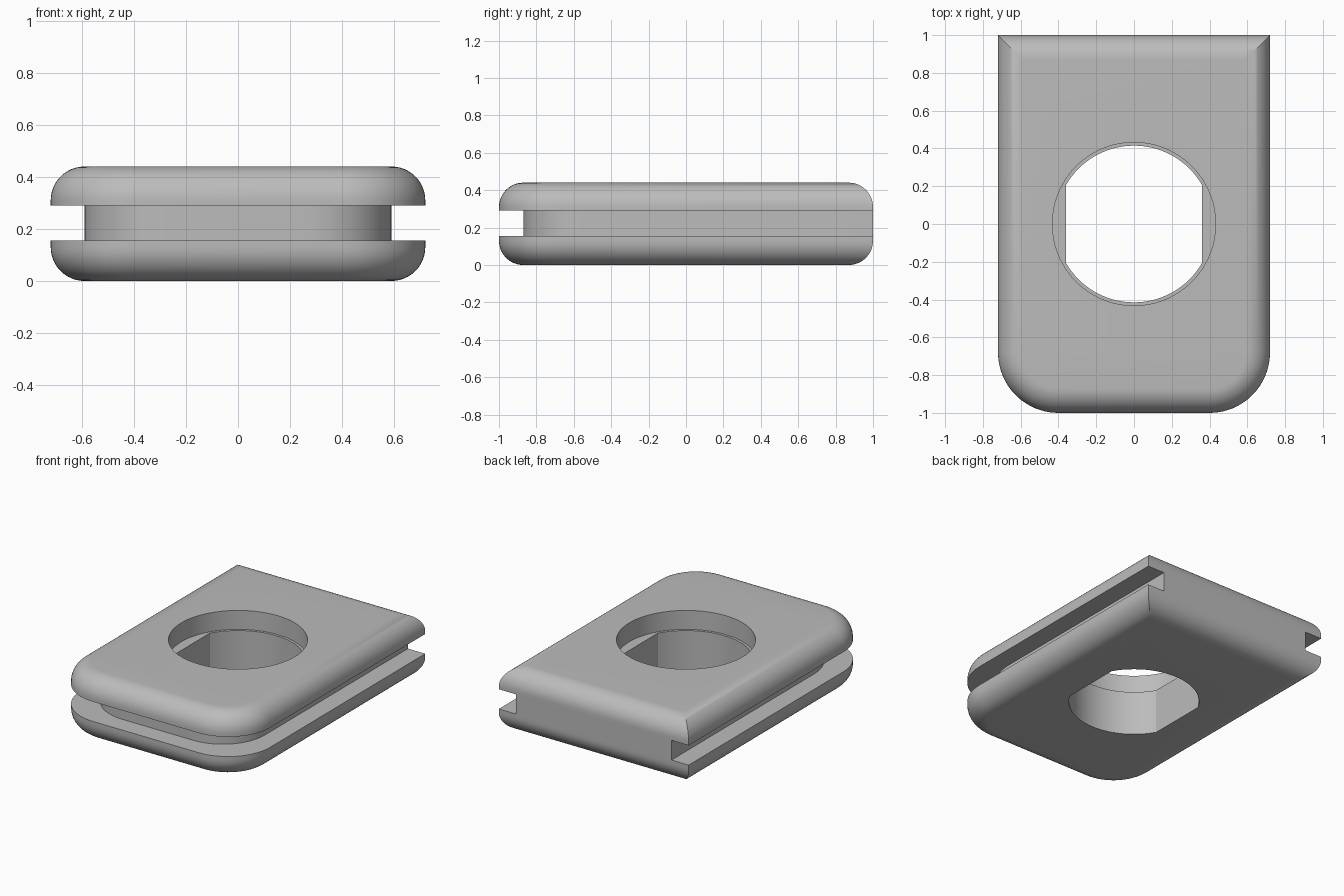
import bpy, bmesh
from math import sin, cos, pi, radians

cube = bpy.data.objects.get("Cube")
if cube:
    bpy.data.objects.remove(cube, do_unlink=True)

HALF_X, HALF_Y, HEIGHT = 0.72, 1.0, 0.44
FILLET, CORNER = 0.13, 0.32
GROOVE_LOW, GROOVE_HIGH, GROOVE_DEPTH = 0.155, 0.29, 0.13
CORE_X = HALF_X - GROOVE_DEPTH
STEPS = 16

grey = bpy.data.materials.new("plain grey")
grey.use_nodes = True
grey.diffuse_color = (0.5, 0.5, 0.5, 1)
grey.node_tree.nodes["Principled BSDF"].inputs["Base Color"].default_value = (0.5, 0.5, 0.5, 1)


def loft(name, rings):
    """Join equal-length rings of points into a closed solid."""
    bm = bmesh.new()
    loops = [[bm.verts.new(p) for p in ring] for ring in rings]
    n = len(loops[0])
    for low, high in zip(loops, loops[1:]):
        for i in range(n):
            j = (i + 1) % n
            bm.faces.new((low[i], low[j], high[j], high[i]))
    bm.faces.new(loops[0][::-1])
    bm.faces.new(loops[-1])
    bmesh.ops.remove_doubles(bm, verts=bm.verts, dist=0.0001)
    bmesh.ops.recalc_face_normals(bm, faces=bm.faces)
    mesh = bpy.data.meshes.new(name)
    bm.to_mesh(mesh)
    bm.free()
    mesh.materials.append(grey)
    obj = bpy.data.objects.new(name, mesh)
    bpy.context.collection.objects.link(obj)
    return obj


def outline(z, inset, back_inset, radius):
    """Square back corners, rounded front corners."""
    x, front, back = HALF_X - inset, inset - HALF_Y, HALF_Y - back_inset
    half = [(x - radius + radius * sin(a), front + radius - radius * cos(a))
            for a in (i / STEPS * pi / 2 for i in range(STEPS + 1))]
    half += [(x, back), (CORE_X, back)]
    return [(px, py, z) for px, py in half] + [(-px, py, z) for px, py in reversed(half)]


def rounded(z, inset):
    return outline(z, inset, inset, CORNER - inset)


# Body: rounded bottom, groove on the front and sides, rounded top
angles = [i / 12 * pi / 2 for i in range(13)]
rings = [rounded(FILLET - FILLET * cos(a), FILLET - FILLET * sin(a)) for a in angles]
rings.append(rounded(GROOVE_LOW, 0))
rings += [outline(z, GROOVE_DEPTH, 0, CORNER) for z in (GROOVE_LOW, GROOVE_HIGH)]
rings.append(rounded(GROOVE_HIGH, 0))
rings += [rounded(HEIGHT - FILLET + FILLET * sin(a), FILLET - FILLET * cos(a)) for a in angles]
body = loft("grooved_body", rings)

# Hole: round recess above a bore with two flat sides
LEDGE, RECESS_R, BORE_R = 0.31, 0.432, 0.415
FLAT_X = BORE_R * cos(radians(30))


def hole_ring(z, radius, limit):
    pts = [(radius * cos(radians(a)), radius * sin(radians(a))) for a in range(0, 360, 5)]
    return [(max(-limit, min(limit, x)), y, z) for x, y in pts]


cutter = loft("hole_cutter", [
    hole_ring(-0.1, BORE_R, FLAT_X), hole_ring(LEDGE, BORE_R, FLAT_X),
    hole_ring(LEDGE, RECESS_R, 1), hole_ring(HEIGHT + 0.1, RECESS_R, 1)])
cut = body.modifiers.new("hole", "BOOLEAN")
cut.operation, cut.solver, cut.object = "DIFFERENCE", "EXACT", cutter

bpy.ops.object.select_all(action="DESELECT")
body.select_set(True)
bpy.context.view_layer.objects.active = body
bpy.ops.object.modifier_apply(modifier=cut.name)
bpy.data.objects.remove(cutter, do_unlink=True)
bpy.ops.object.shade_smooth_by_angle(angle=radians(30))
